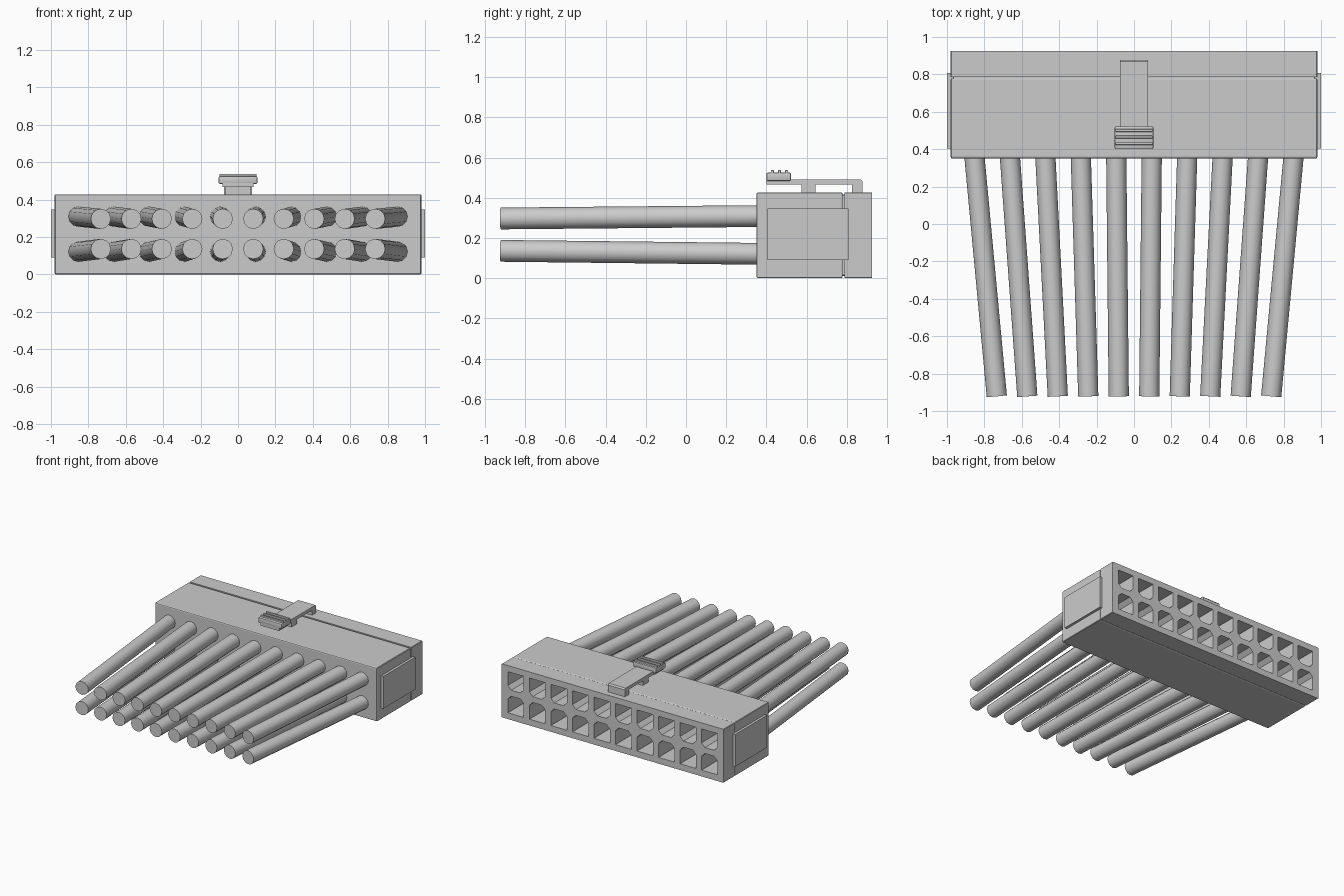
import bpy, bmesh, math
from mathutils import Vector

if "Cube" in bpy.data.objects:
    bpy.data.objects.remove(bpy.data.objects["Cube"])


def finish(name, bm, smooth=False):
    bmesh.ops.recalc_face_normals(bm, faces=bm.faces)
    me = bpy.data.meshes.new(name)
    bm.to_mesh(me)
    bm.free()
    ob = bpy.data.objects.new(name, me)
    bpy.context.collection.objects.link(ob)
    bpy.ops.object.select_all(action='DESELECT')
    bpy.context.view_layer.objects.active = ob
    ob.select_set(True)
    if smooth:
        bpy.ops.object.shade_smooth_by_angle(angle=math.radians(35))
    return ob


def loft(bm, rings):
    """Skin closed rings of points and cap both ends."""
    vs = [[bm.verts.new(p) for p in r] for r in rings]
    n = len(vs[0])
    for a, b in zip(vs, vs[1:]):
        for i in range(n):
            bm.faces.new((a[i], a[(i + 1) % n], b[(i + 1) % n], b[i]))
    bm.faces.new(vs[0][::-1])
    bm.faces.new(vs[-1])


def chamfer_rect(x, z, hx, hz, y, c_top, c_bot):
    return [(x - hx + c_bot, y, z - hz), (x + hx - c_bot, y, z - hz),
            (x + hx, y, z - hz + c_bot), (x + hx, y, z + hz - c_top),
            (x + hx - c_top, y, z + hz), (x - hx + c_top, y, z + hz),
            (x - hx, y, z + hz - c_top), (x - hx, y, z - hz + c_bot)]


def box(name, x, y, z, bevel=0.0):
    bm = bmesh.new()
    bmesh.ops.create_cube(bm, size=1)
    for v in bm.verts:
        for k, (lo, hi) in enumerate((x, y, z)):
            v.co[k] = lo if v.co[k] < 0 else hi
    if bevel:
        bmesh.ops.bevel(bm, geom=bm.edges[:], offset=bevel, segments=2,
                        profile=0.5, affect='EDGES')
    return finish(name, bm, bevel > 0)


COLS, PITCH = 10, 0.19
columns = [(i - (COLS - 1) / 2) for i in range(COLS)]

# Housing: one block with rounded front edge and a thin groove around it
bm = bmesh.new()
sections = [(0.35, 0.008), (0.353, 0.003), (0.36, 0), (0.772, 0), (0.779, 0.004),
            (0.779, 0.012), (0.787, 0.012), (0.787, 0), (0.925, 0)]
loft(bm, [chamfer_rect(0, 0.2135, 0.98 - d, 0.2135 - d, y, 0.004, 0.004)
          for y, d in sections])
housing = finish("housing", bm)

# Sockets in the back face, cut with keyed prisms
bm = bmesh.new()
for c in columns:
    for z in (0.12, 0.308):
        loft(bm, [chamfer_rect(c * PITCH, z, 0.07, 0.07, y, 0.001, 0.03)
                  if z > 0.2 else
                  chamfer_rect(c * PITCH, z, 0.07, 0.07, y, 0.03, 0.001)
                  for y in (0.50, 1.0)])
cutter = finish("socket_cutter", bm)
cutter.hide_render = True
mod = housing.modifiers.new("sockets", 'BOOLEAN')
mod.operation, mod.solver, mod.object = 'DIFFERENCE', 'EXACT', cutter
bpy.context.view_layer.objects.active = housing
bpy.ops.object.modifier_apply(modifier=mod.name)
bpy.data.objects.remove(cutter)

# Side plates
for s, side in ((-1, "left"), (1, "right")):
    box("side_plate_" + side, sorted((s * 0.96, s * 1.0)), (0.405, 0.807), (0.09, 0.347))

# Wires: two rows converging toward the front
for row, z_in, z_out in (("lower", 0.121, 0.136), ("upper", 0.309, 0.297)):
    for i, c in enumerate(columns):
        a = Vector((c * PITCH, 0.38, z_in))
        b = Vector((c * 0.163, -0.921, z_out))
        d = (b - a).normalized()
        u = d.cross(Vector((0, 0, 1))).normalized()
        v = d.cross(u)
        ring = [(u * math.cos(t) + v * math.sin(t)) * 0.054
                for t in (2 * math.pi * k / 12 for k in range(12))]
        bm = bmesh.new()
        loft(bm, [[p + r for r in ring] for p in (a, b)])
        finish(f"wire_{row}_{i + 1}", bm, True)

# Latch: profile of arm with its rear foot, extruded across x
arm = [(0.42, 0.466), (0.826, 0.466), (0.826, 0.41), (0.878, 0.41),
       (0.878, 0.482), (0.868, 0.492), (0.42, 0.492)]
bm = bmesh.new()
loft(bm, [[(x, y, z) for y, z in arm] for x in (-0.075, 0.075)])
finish("latch_arm", bm)
box("latch_pivot", (-0.07, 0.07), (0.575, 0.645), (0.41, 0.475))

# Thumb pad with grip ridges
box("latch_pad_base", (-0.103, 0.103), (0.40, 0.522), (0.484, 0.525), 0.006)
box("latch_pad_underside", (-0.082, 0.082), (0.40, 0.515), (0.466, 0.49))
for i, y in enumerate((0.43, 0.465, 0.50)):
    box(f"grip_ridge_{i + 1}", (-0.1, 0.1), (y - 0.007, y + 0.007), (0.515, 0.537), 0.003)
